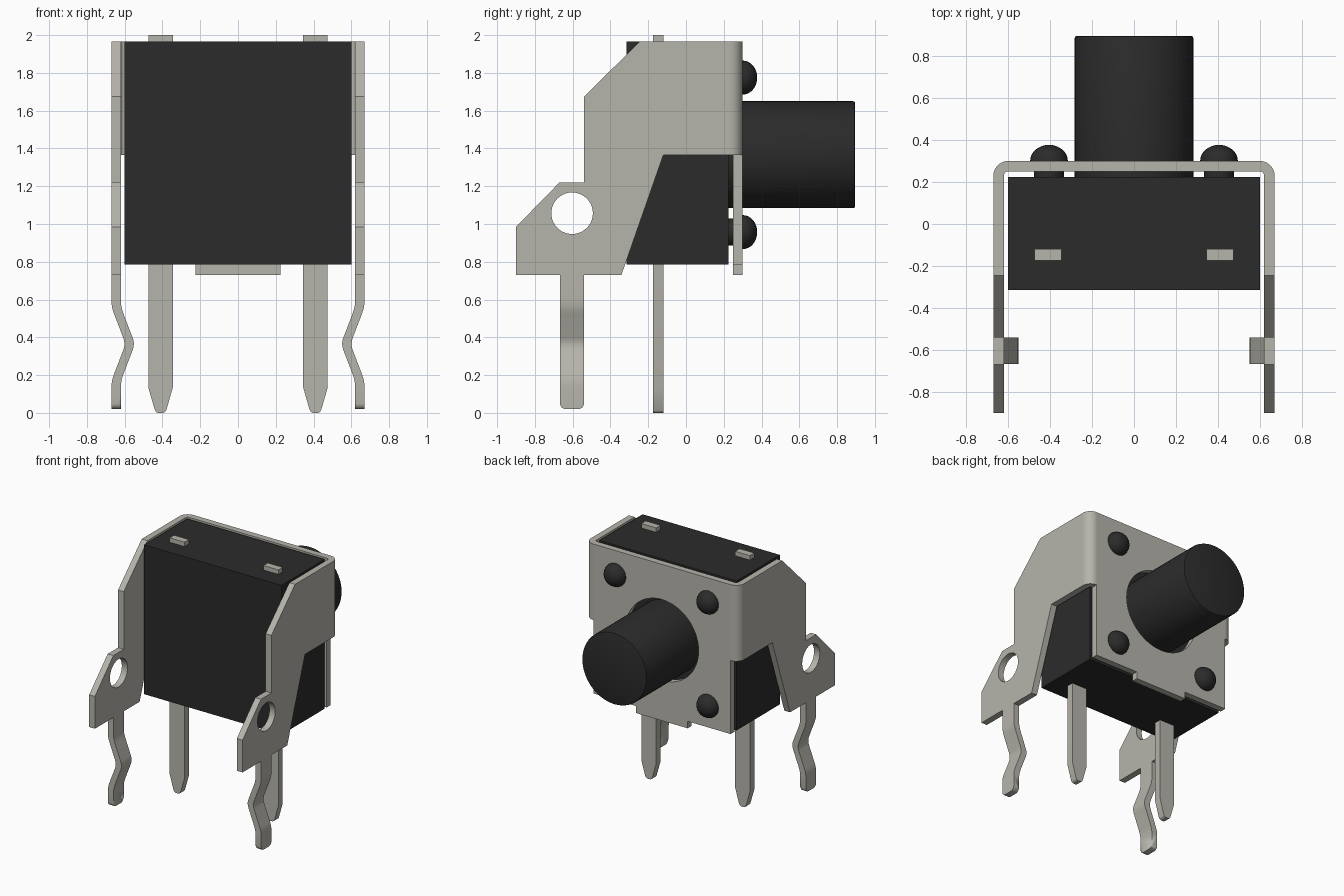
import bpy, bmesh, math
from mathutils import Vector

if "Cube" in bpy.data.objects:
    bpy.data.objects.remove(bpy.data.objects["Cube"])


def material(name, rgb):
    m = bpy.data.materials.new(name)
    m.diffuse_color = (*rgb, 1)
    m.use_nodes = True
    m.node_tree.nodes["Principled BSDF"].inputs["Base Color"].default_value = m.diffuse_color
    return m


BLACK = material("black_plastic", (0.024, 0.024, 0.024))
METAL = material("plated_metal", (0.47, 0.46, 0.41))


def finish(name, bm, mat):
    bmesh.ops.remove_doubles(bm, verts=bm.verts, dist=1e-4)
    bmesh.ops.recalc_face_normals(bm, faces=bm.faces)
    me = bpy.data.meshes.new(name)
    bm.to_mesh(me)
    bm.free()
    me.materials.append(mat)
    ob = bpy.data.objects.new(name, me)
    bpy.context.collection.objects.link(ob)
    bpy.ops.object.select_all(action='DESELECT')
    ob.select_set(True)
    bpy.context.view_layer.objects.active = ob
    bpy.ops.object.shade_smooth_by_angle(angle=math.radians(30))
    return ob


def sheet(name, loops, lo, hi, place, mat, round_bottom=0):
    """Fill 2D loops (outline, then holes), extrude lo..hi, map with place(u, v, w)."""
    cu = bpy.data.curves.new(name, 'CURVE')
    cu.dimensions, cu.fill_mode, cu.extrude = '2D', 'BOTH', (hi - lo) / 2
    for pts in loops:
        sp = cu.splines.new('POLY')
        sp.points.add(len(pts) - 1)
        for p, (u, v) in zip(sp.points, pts):
            p.co = (u, v, 0, 1)
        sp.use_cyclic_u = True
    tmp = bpy.data.objects.new(name + "_curve", cu)
    bpy.context.collection.objects.link(tmp)
    dg = bpy.context.evaluated_depsgraph_get()
    me = bpy.data.meshes.new_from_object(tmp.evaluated_get(dg))
    bm = bmesh.new()
    bm.from_mesh(me)
    bpy.data.objects.remove(tmp)
    bpy.data.curves.remove(cu)
    bpy.data.meshes.remove(me)
    for v in bm.verts:
        v.co = place(v.co.x, v.co.y, v.co.z + (lo + hi) / 2)
    bmesh.ops.remove_doubles(bm, verts=bm.verts, dist=1e-4)
    if round_bottom:
        z0 = min(v.co.z for v in bm.verts) + 1e-3
        ends = [e for e in bm.edges if all(v.co.z < z0 for v in e.verts)
                and abs(e.verts[0].co.y - e.verts[1].co.y) < 1e-4]
        bmesh.ops.bevel(bm, geom=ends, offset=round_bottom, segments=5,
                        profile=0.5, affect='EDGES')
    return finish(name, bm, mat)


def lathe(name, profile, x, z, mat, steps=48):
    """Spin (radius, y) points about a line parallel to y."""
    bm = bmesh.new()
    vs = [bm.verts.new((x + r, y, z)) for r, y in profile]
    es = [bm.edges.new(p) for p in zip(vs, vs[1:])]
    bmesh.ops.spin(bm, geom=vs + es, cent=(x, 0, z), axis=(0, 1, 0),
                   angle=math.tau, steps=steps)
    return finish(name, bm, mat)


def arc(cx, cy, r, a0, a1, n):
    return [(cx + r * math.cos(math.radians(a0 + (a1 - a0) * i / n)),
             cy + r * math.sin(math.radians(a0 + (a1 - a0) * i / n)))
            for i in range(n + 1)]


def fillet(pts, r):
    """Round the inner corners of an open path."""
    pts = [Vector(p) for p in pts]
    out = [pts[0]]
    for a, b, c in zip(pts, pts[1:], pts[2:]):
        p, q = b + (a - b).normalized() * r, b + (c - b).normalized() * r
        out += [p * (1 - t) ** 2 + b * 2 * t * (1 - t) + q * t * t
                for t in (0, .25, .5, .75, 1)]
    return out + [pts[-1]]


# switch housing
bm = bmesh.new()
bmesh.ops.create_cube(bm, size=1)
for v in bm.verts:
    v.co = (v.co.x * 1.2, v.co.y * 0.54 - 0.045, v.co.z * 1.18 + 1.375)
finish("housing", bm, BLACK)

# push button
lathe("plunger", [(0, 0.2), (0.283, 0.2), (0.283, 0.885), (0.28, 0.893),
                  (0.272, 0.896), (0, 0.896)], 0, 1.367, BLACK, 64)

# four domed rivets holding the bracket
dome = [(0.09 * math.cos(t * math.pi / 16), 0.3 + 0.077 * math.sin(t * math.pi / 16))
        for t in range(9)]
for x in (-0.405, 0.405):
    for z in (0.957, 1.775):
        lathe("rivet", [(0.072, 0.2), (0.072, 0.299)] + dome, x, z, BLACK, 32)

# bracket face plate with button hole and lower tab
plate = [(-0.6, 1.965), (-0.6, 0.785), (-0.225, 0.785), (-0.225, 0.73),
         (0.225, 0.73), (0.225, 0.785), (0.6, 0.785), (0.6, 1.965)]
sheet("bracket_plate", [plate, arc(0, 1.367, 0.32, 0, 360, 64)[:-1]],
      0.25, 0.3, lambda u, v, w: (u, w, v), METAL)

# parts mirrored left and right
arm = [(0.23, 1.965), (-0.245, 1.965), (-0.54, 1.675), (-0.54, 1.22),
       (-0.67, 1.22), (-0.9, 0.985), (-0.9, 0.73), (-0.342, 0.73),
       (-0.12, 1.365), (0.23, 1.365)]
path = fillet([(0.645, 0.73), (0.645, 0.56), (0.57, 0.365),
               (0.645, 0.17), (0.645, 0.02)], 0.035)
leg = [(x + 0.025, z) for x, z in path] + [(x - 0.025, z) for x, z in reversed(path)]
pin = [(0.345, 2.0), (0.345, 0.135), (0.378, 0.02), (0.384, 0.007), (0.395, 0),
       (0.425, 0), (0.436, 0.007), (0.442, 0.02), (0.475, 0.135), (0.475, 2.0)]
bend = arc(0.6, 0.23, 0.07, 0, 90, 10) + arc(0.6, 0.23, 0.02, 90, 0, 10)
for s, side in ((-1, "left"), (1, "right")):
    # side arm with round hole
    sheet(side + "_arm", [arm, arc(-0.603, 1.057, 0.11, 0, 360, 40)[:-1]],
          0.62, 0.67, lambda u, v, w: (s * w, u, v), METAL)
    # rounded corner between plate and arm
    sheet(side + "_bend", [bend], 1.365, 1.965, lambda u, v, w: (s * u, v, w), METAL)
    # kinked snap-in leg
    sheet(side + "_snap_leg", [leg], -0.667, -0.54,
          lambda u, v, w: (s * u, w, v), METAL, 0.03)
    # contact pin running through the housing
    sheet(side + "_contact_pin", [pin], -0.175, -0.12,
          lambda u, v, w: (s * u, w, v), METAL)
